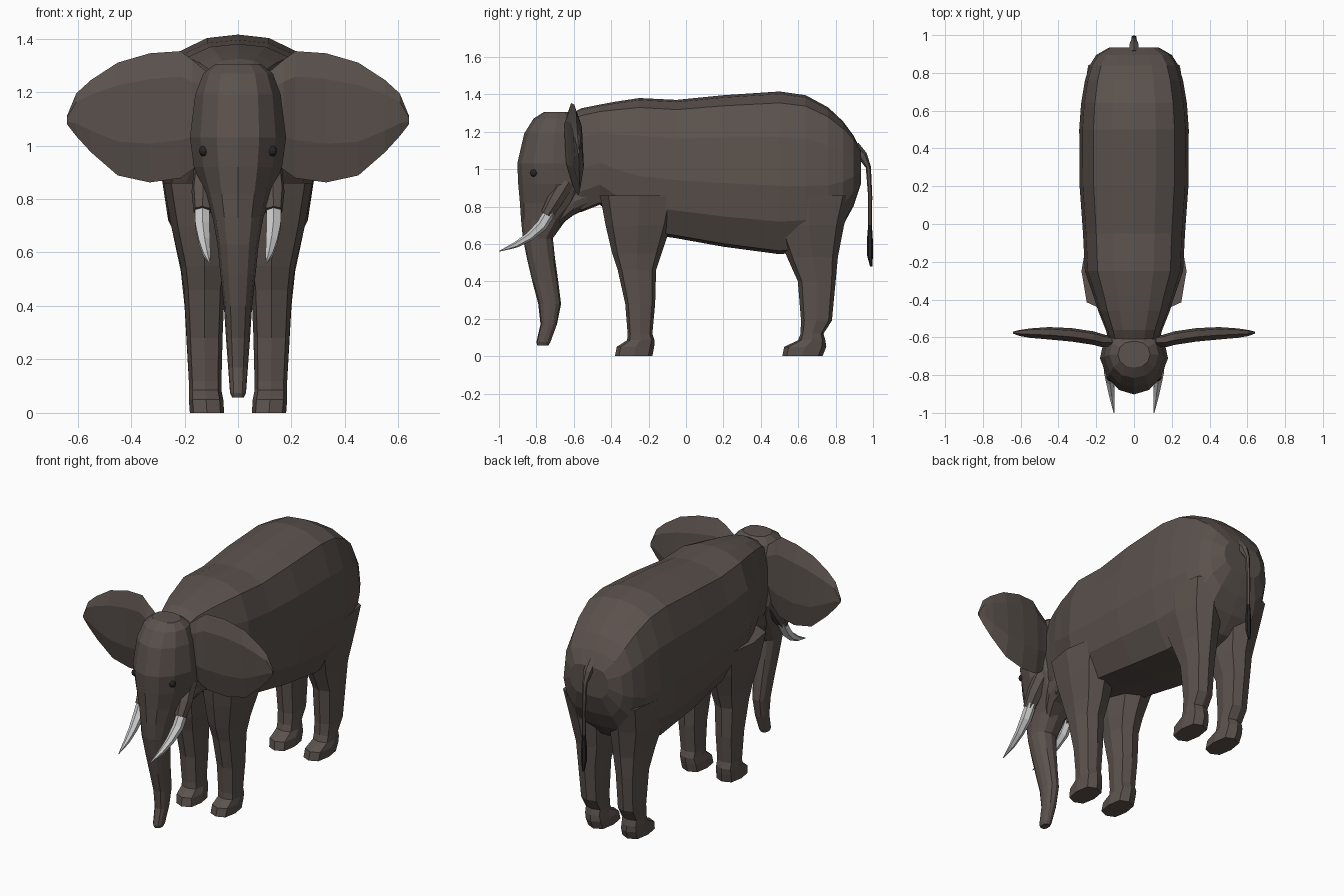
import bpy, bmesh, math
from mathutils import Vector


def material(name, rgb):
    m = bpy.data.materials.new(name)
    m.diffuse_color = (*rgb, 1)
    return m


HIDE = material("hide", (0.105, 0.084, 0.074))
IVORY = material("ivory", (0.72, 0.73, 0.72))
DARK = material("dark", (0.02, 0.018, 0.018))


def loft(name, rings, mat=HIDE, mirror=False):
    """Skin a list of equal-length point rings, cap the ends, flat faces."""
    bm = bmesh.new()
    vs = [[bm.verts.new(p) for p in r] for r in rings]
    n = len(vs[0])
    for a, b in zip(vs, vs[1:]):
        for i in range(n):
            j = (i + 1) % n
            bm.faces.new((a[i], a[j], b[j], b[i]))
    bm.faces.new(vs[0])
    bm.faces.new(vs[-1])
    bmesh.ops.recalc_face_normals(bm, faces=bm.faces)
    me = bpy.data.meshes.new(name)
    bm.to_mesh(me)
    bm.free()
    ob = bpy.data.objects.new(name, me)
    bpy.context.collection.objects.link(ob)
    me.materials.append(mat)
    if mirror:
        ob.modifiers.new("mirror", 'MIRROR').use_mirror_merge = False
    return ob


def flat_ring(z, y0, y1, x0, x1, n=8, power=1.0, egg=0.0):
    """Horizontal rounded ring between y0..y1 and x0..x1 (egg narrows the front)."""
    pts = []
    for i in range(n):
        a = 2 * math.pi * i / n
        s, c = math.sin(a), math.cos(a)
        s = math.copysign(abs(s) ** power, s)
        c = math.copysign(abs(c) ** power, c)
        w = 1 - egg * max(0, c)
        pts.append(((x0 + x1) / 2 + s * w * (x1 - x0) / 2,
                    (y0 + y1) / 2 - c * (y1 - y0) / 2, z))
    return pts


HALF = [(0, 1), (.4, .985), (.74, .93), (.94, .72), (1, .42), (.9, .2), (.62, .02), (0, 0)]


def body_ring(y, z0, z1, w):
    sec = HALF + [(-x, t) for x, t in HALF[-2:0:-1]]
    return [(x * w, y, z0 + t * (z1 - z0)) for x, t in sec]


def tube(name, path, n=6, mat=HIDE, mirror=False):
    """Tapered tube along (x, y, z, radius) points."""
    P = [Vector(p[:3]) for p in path]
    rings = []
    for i, p in enumerate(P):
        d = (P[min(i + 1, len(P) - 1)] - P[max(i - 1, 0)]).normalized()
        u = d.cross(Vector((1, 0, 0))).normalized()
        v = d.cross(u)
        rings.append([p + path[i][3] * (math.cos(2 * math.pi * k / n) * u +
                                        math.sin(2 * math.pi * k / n) * v) for k in range(n)])
    return loft(name, rings, mat, mirror)


# Body: y, bottom, top, half width
loft("body", [body_ring(*r) for r in [
    (-.66, .82, 1.27, .12), (-.56, .77, 1.325, .15), (-.46, .81, 1.345, .19),
    (-.38, .74, 1.36, .215), (-.25, .66, 1.38, .26), (-.05, .63, 1.37, .27),
    (.2, .585, 1.395, .288), (.5, .545, 1.415, .29), (.64, .56, 1.395, .28),
    (.76, .61, 1.33, .26), (.84, .70, 1.255, .235), (.895, .80, 1.18, .20),
    (.935, .92, 1.10, .13)]])

# Head and trunk: z, front y, back y, half width
loft("head_and_trunk", [flat_ring(z, a, b, -w, w, 12, .9, egg) for z, a, b, w, egg in [
    (1.305, -.76, -.62, .085, 0), (1.27, -.815, -.57, .13, .1), (1.19, -.865, -.54, .16, .15),
    (1.03, -.902, -.52, .18, .2), (.92, -.897, -.50, .165, .2), (.82, -.888, -.54, .125, .1),
    (.73, -.882, -.64, .095, 0), (.63, -.872, -.712, .077, 0), (.52, -.85, -.70, .066, 0),
    (.40, -.822, -.683, .053, 0), (.28, -.79, -.668, .045, 0), (.17, -.778, -.69, .037, 0),
    (.075, -.80, -.725, .03, 0), (.058, -.795, -.735, .022, 0)]])

# Lower jaw
loft("jaw", [body_ring(*r) for r in [
    (-.48, .81, .97, .13), (-.60, .755, .92, .12), (-.66, .71, .85, .085), (-.70, .67, .75, .045)]])

# Ears: x, top, bottom, front y, back y
ear = []
for x, t, b, f, k in [(.11, 1.27, .97, -.64, -.60), (.17, 1.32, .91, -.645, -.585),
                      (.215, 1.353, .878, -.632, -.572), (.33, 1.345, .862, -.615, -.556),
                      (.45, 1.31, .888, -.605, -.55), (.55, 1.245, .975, -.598, -.555),
                      (.605, 1.195, 1.035, -.59, -.562), (.64, 1.11, 1.08, -.58, -.57)]:
    m = (f + k) / 2
    sec = [(m, 1), (f, .8), (f, .3), (m, 0), (k, .3), (k, .8)]
    ear.append([(x, y + .05 * (1.1 - (b + s * (t - b))), b + s * (t - b)) for y, s in sec])
loft("ear", ear, mirror=True)

# Legs: z, front y, back y, inner x, outer x
LEGS = {
    "front_leg": [(0, -.38, -.18, .052, .18), (.05, -.37, -.17, .055, .184),
                  (.085, -.315, -.168, .062, .184), (.12, -.312, -.18, .062, .184),
                  (.28, -.325, -.165, .058, .192), (.46, -.365, -.16, .05, .202),
                  (.55, -.395, -.13, .035, .214), (.70, -.43, -.08, .02, .25),
                  (.86, -.46, -.04, .02, .278)],
    "hind_leg": [(0, .515, .73, .052, .18), (.05, .525, .75, .055, .184),
                 (.085, .60, .745, .062, .184), (.12, .612, .735, .062, .184),
                 (.19, .615, .78, .06, .188), (.40, .598, .80, .055, .2),
                 (.53, .54, .812, .035, .214), (.70, .47, .845, .02, .25),
                 (.86, .42, .89, .02, .27)]}
for name, rows in LEGS.items():
    loft(name, [flat_ring(*r, 8, .7) for r in rows], mirror=True)

# Tusks with their sockets, and eyes
tube("tusk_socket", [(.115, -.64, .93, .05), (.13, -.70, .83, .045), (.133, -.745, .755, .034)], 7,
     mirror=True)
tube("tusk", [(.134, -.725, .775, .031), (.133, -.77, .70, .031), (.126, -.835, .64, .024),
              (.117, -.91, .595, .016), (.106, -1, .56, .002)], 6, IVORY, True)
bpy.ops.mesh.primitive_uv_sphere_add(segments=10, ring_count=6, radius=.021, location=(0, 0, 0))
eye = bpy.context.object
eye.name = "eye"
for v in eye.data.vertices:
    v.co += Vector((.126, -.812, .98))
eye.data.materials.append(DARK)
eye.modifiers.new("mirror", 'MIRROR')

# Tail and tuft
tube("tail", [(0, .90, 1.12, .03), (0, .945, 1.07, .026), (0, .975, 1.01, .014),
              (0, .985, .85, .011), (0, .984, .70, .010)])
tube("tail_tuft", [(0, .984, .70, .010), (0, .983, .62, .016), (0, .984, .54, .016),
                   (0, .99, .48, .006)], 6, DARK)
